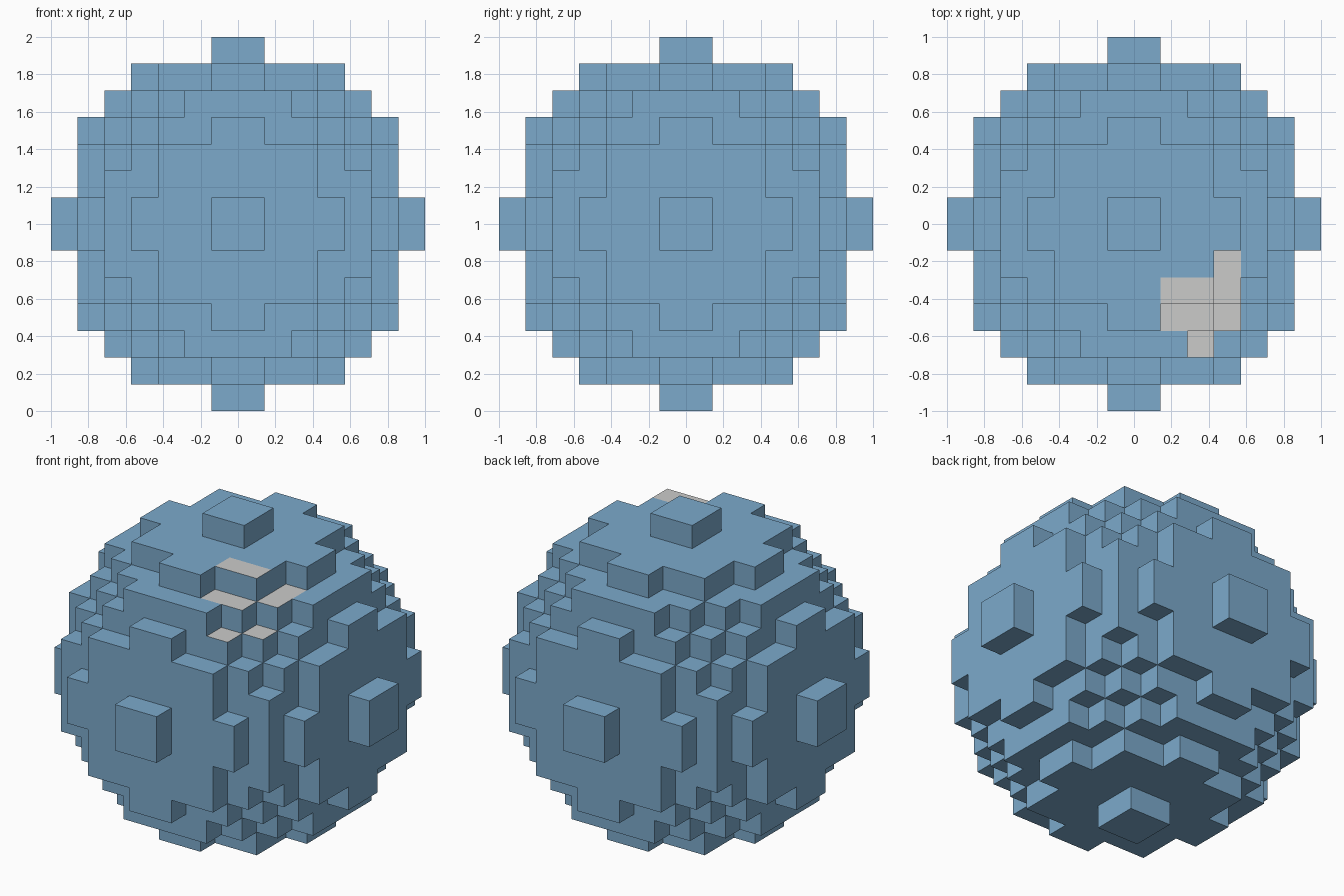
import bpy
import bmesh

if "Cube" in bpy.data.objects:
    bpy.data.objects.remove(bpy.data.objects["Cube"])

N = 7                # cells from the centre to the outermost face
CELL = 1 / N
LIMIT = 43           # squared radius of the ball, in cells


def filled(cell):
    """A cell belongs to the ball when its middle lies inside the radius."""
    return sum((c + 0.5) ** 2 for c in cell) <= LIMIT


def make_material(name, rgb):
    mat = bpy.data.materials.new(name)
    mat.diffuse_color = (*rgb, 1)
    mat.use_nodes = True
    mat.node_tree.nodes["Principled BSDF"].inputs["Base Color"].default_value = mat.diffuse_color
    return mat


# Cell columns whose top faces form the pale patch
PATCH = {(1, -3), (2, -3), (3, -3), (3, -2),
         (1, -4), (2, -4), (3, -4), (2, -5)}

bm = bmesh.new()
corners = {}


def corner(p):
    if p not in corners:
        corners[p] = bm.verts.new((p[0] * CELL, p[1] * CELL, p[2] * CELL + 1))
    return corners[p]


# Exposed sides of every filled cell
span = range(-N, N)
for cell in [(x, y, z) for x in span for y in span for z in span]:
    if not filled(cell):
        continue
    for axis in range(3):
        for sign in (-1, 1):
            neighbour = list(cell)
            neighbour[axis] += sign
            if filled(neighbour):
                continue
            ring = []
            for du, dv in ((0, 0), (1, 0), (1, 1), (0, 1)):
                p = list(cell)
                p[axis] += 1 if sign > 0 else 0
                p[(axis + 1) % 3] += du
                p[(axis + 2) % 3] += dv
                ring.append(corner(tuple(p)))
            face = bm.faces.new(ring if sign > 0 else ring[::-1])
            # Pale patch on the upward steps only
            upward = axis == 2 and sign > 0
            face.material_index = int(upward and cell[:2] in PATCH
                                      and cell[2] > 0)

mesh = bpy.data.meshes.new("block_ball")
bm.to_mesh(mesh)
bm.free()
mesh.materials.append(make_material("sky blue", (0.2, 0.4, 0.6)))
mesh.materials.append(make_material("pale grey", (0.6, 0.6, 0.59)))

ball = bpy.data.objects.new("block_ball", mesh)
bpy.context.collection.objects.link(ball)
